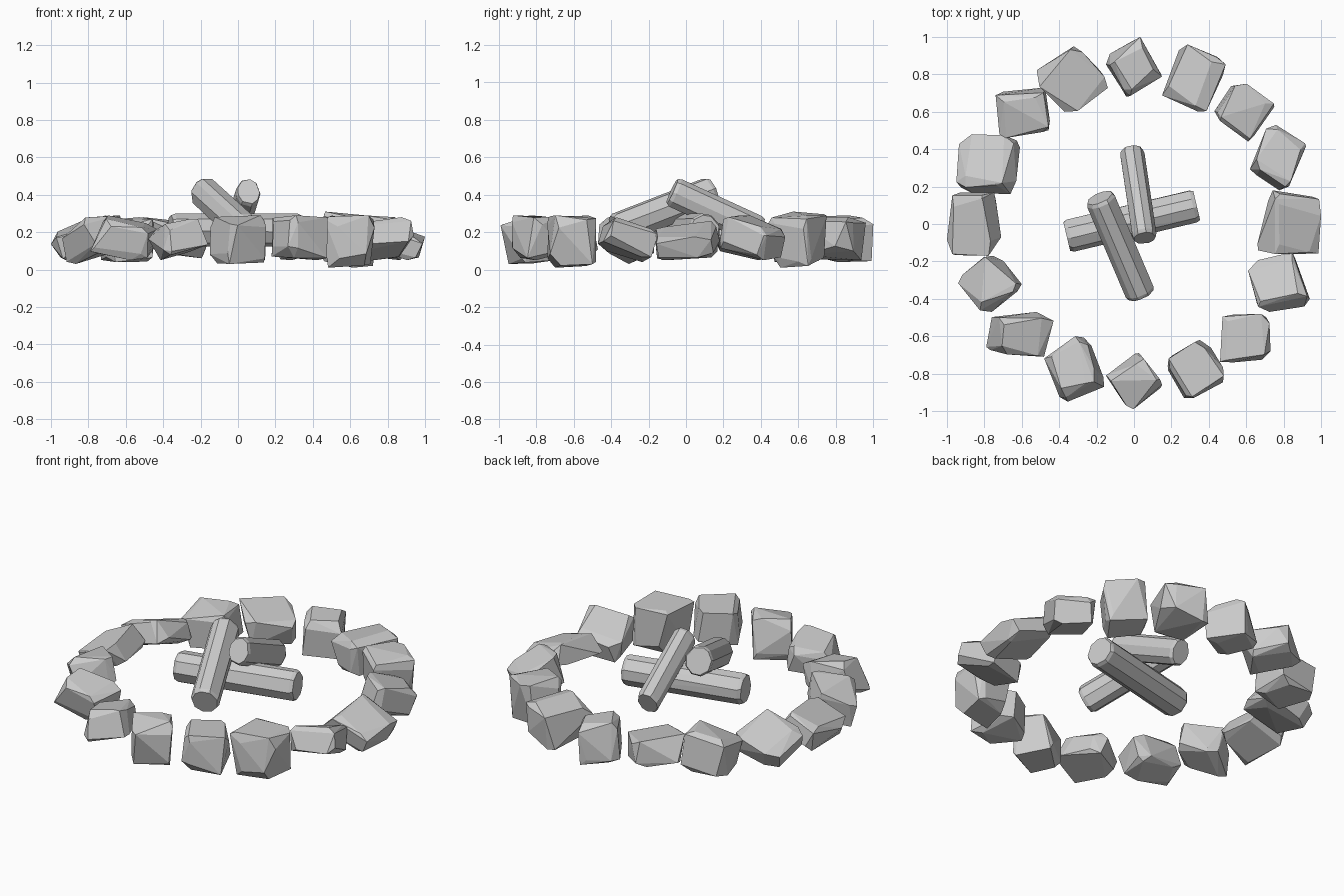
import bpy, bmesh, math, random
from mathutils import Vector, Matrix

if "Cube" in bpy.data.objects:
    bpy.data.objects.remove(bpy.data.objects["Cube"])


def hull_object(name, points, flat_deg):
    """Flat-shaded convex solid around a point cloud."""
    bm = bmesh.new()
    for p in points:
        bm.verts.new(p)
    bmesh.ops.convex_hull(bm, input=bm.verts[:])
    loose = [v for v in bm.verts if not v.link_faces]
    bmesh.ops.delete(bm, geom=loose, context='VERTS')
    bmesh.ops.dissolve_limit(bm, angle_limit=math.radians(flat_deg),
                             verts=bm.verts[:], edges=bm.edges[:])
    bmesh.ops.recalc_face_normals(bm, faces=bm.faces[:])
    mesh = bpy.data.meshes.new(name)
    bm.to_mesh(mesh)
    bm.free()
    obj = bpy.data.objects.new(name, mesh)
    bpy.context.collection.objects.link(obj)
    return obj


def stone(name, x0, x1, y0, y1, z0, z1, yaw, tilt, lean, seed):
    """Chipped block, turned, tilted, leaned and fitted to its bounds."""
    rng = random.Random(seed)
    out = Vector(((x0 + x1) / 2, (y0 + y1) / 2, 0)).normalized()
    tangent = Vector((0, 0, 1)).cross(out)
    size = Vector(((x1 - x0) / 2, (y1 - y0) / 2, 0.13 - abs(lean) * 0.0018))
    size.x = size.y = (size.x + size.y) / 2
    turn = (Matrix.Rotation(math.radians(tilt), 3, out)
            @ Matrix.Rotation(math.radians(lean), 3, tangent)
            @ Matrix.Rotation(math.radians(yaw), 3, 'Z'))
    pts = []
    for sx in (-1, 1):
        for sy in (-1, 1):
            for sz in (-1, 1):
                skipped = rng.choice((0, 1, 2, None))
                for axis in range(3):
                    k = [rng.uniform(0.45, 0.9) for _ in range(3)]
                    k[axis] = rng.uniform(0.92, 1.0)
                    if axis != skipped:
                        pts.append(turn @ Vector((sx * k[0] * size.x, sy * k[1] * size.y,
                                                  sz * k[2] * size.z)))
    for i, (lo, hi) in enumerate(((x0, x1), (y0, y1), (z0, z1))):
        a = min(p[i] for p in pts)
        b = max(p[i] for p in pts)
        for p in pts:
            p[i] = lo + (p[i] - a) / (b - a) * (hi - lo)
    return hull_object(name, pts, 8)


def log(name, start, end, half_width, half_height, seed, sides=9):
    """Rough round log with slightly chamfered ends."""
    rng = random.Random(seed)
    a, b = Vector(start), Vector(end)
    d = (b - a).normalized()
    side = d.cross(Vector((0, 0, 1))).normalized()
    up = side.cross(d)
    length = (b - a).length
    angles = [(i + rng.uniform(-0.15, 0.15)) * math.tau / sides for i in range(sides)]
    pts = []
    for t, r in ((0, 0.9), (0.02, 1), (length - 0.02, 1), (length, 0.9)):
        for ang in angles:
            ang += rng.uniform(-0.06, 0.06)
            pts.append(a + d * t + side * math.cos(ang) * half_width * r
                       + up * math.sin(ang) * half_height * r)
    return hull_object(name, pts, 3)


# Ring of stones: x range, y range, z range, yaw, tilt about the outward
# direction, lean (positive lifts the inner edge)
STONES = [
    (-.15, .15, .68, 1.0, .04, .29, 30, 5, 0),
    (.15, .49, .60, .96, .05, .28, -23, -8, 0),
    (.43, .75, .44, .75, .01, .31, -35, 8, 0),
    (.62, .92, .18, .53, .05, .29, -25, -12, 14),
    (.66, 1.0, -.16, .18, .05, .26, -12, 10, 22),
    (.61, .94, -.47, -.15, .04, .28, 8, -12, -18),
    (.46, .73, -.74, -.48, .01, .29, 4, 3, 0),
    (.18, .48, -.93, -.62, .05, .29, 30, -4, 0),
    (-.15, .15, -.99, -.69, .03, .29, 40, 0, 0),
    (-.48, -.16, -.95, -.60, .05, .27, 20, 18, 0),
    (-.79, -.43, -.71, -.47, .05, .29, -5, -18, 0),
    (-.94, -.60, -.47, -.17, .03, .29, 38, 10, 14),
    (-1.0, -.71, -.17, .17, .05, .27, 3, -8, 24),
    (-.95, -.61, .16, .48, .05, .29, -5, 12, 24),
    (-.74, -.45, .46, .73, .04, .28, 10, -6, 0),
    (-.52, -.14, .60, .95, .06, .28, 45, 10, -10),
]
for i, s in enumerate(STONES):
    stone(f"ring_stone_{i + 1}", *s, seed=i + 31)

# Firewood: one lying log with two leaning on it
log("base_log", (-.36, -.065, .21), (.335, .10, .21), .09, .09, 1)
log("front_leaning_log", (-.183, .14, .413), (.037, -.375, .213), .082, .088, 2)
log("back_leaning_log", (.057, -.075, .417), (-.012, .39, .203), .066, .082, 3)
